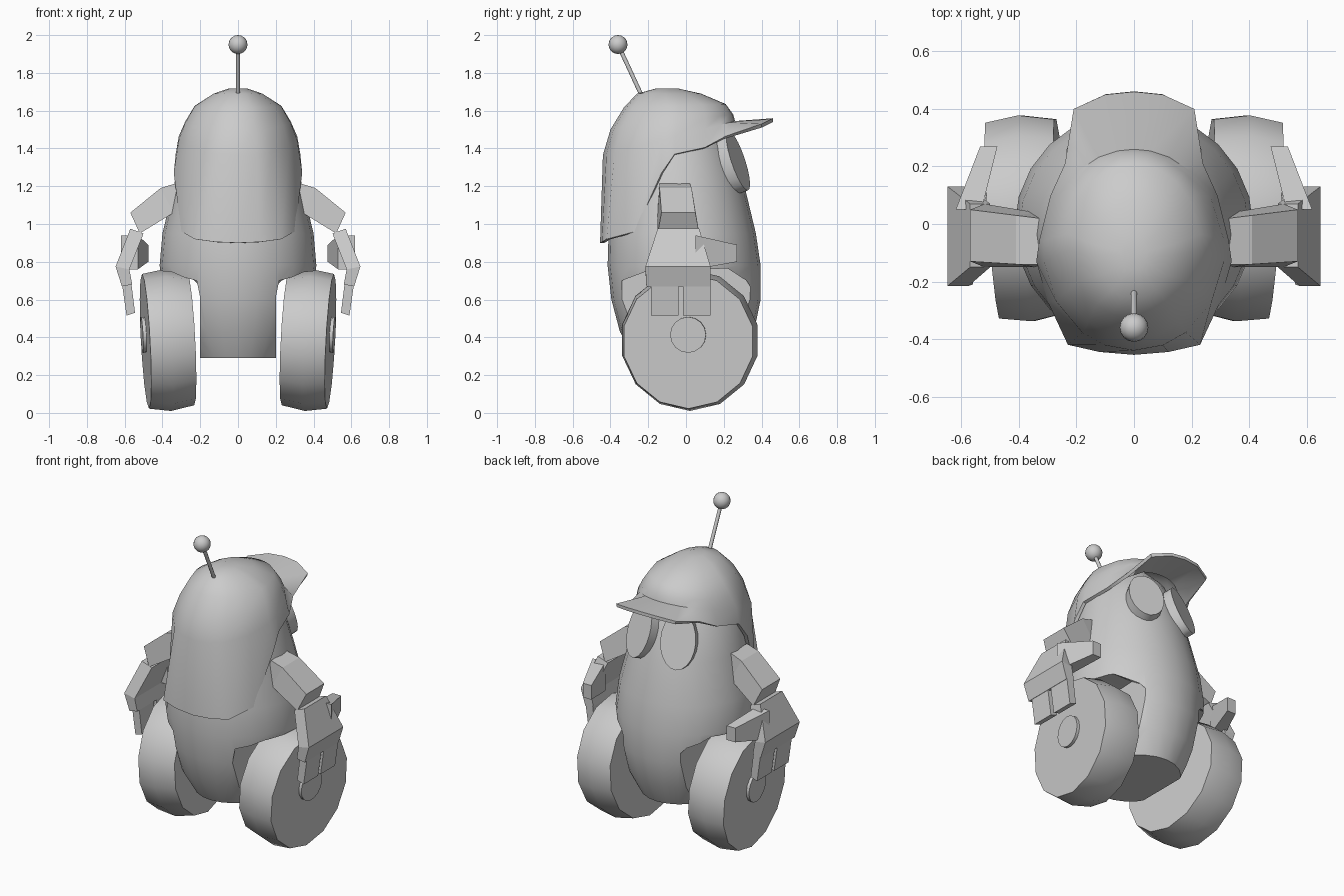
import bpy, bmesh, math
from mathutils import Matrix, Vector

if "Cube" in bpy.data.objects:
    bpy.data.objects.remove(bpy.data.objects["Cube"], do_unlink=True)

GREY = bpy.data.materials.new("light_grey")
GREY.use_nodes = True
GREY.diffuse_color = (0.6, 0.6, 0.6, 1)
GREY.node_tree.nodes["Principled BSDF"].inputs["Base Color"].default_value = (0.6, 0.6, 0.6, 1)


def shade(ob, angle):
    bpy.ops.object.select_all(action='DESELECT')
    ob.select_set(True)
    bpy.context.view_layer.objects.active = ob
    bpy.ops.object.shade_smooth_by_angle(angle=math.radians(angle))


def loft(name, rings, smooth=None, caps=(True, True), matrix=Matrix(), side=1):
    """Skin a list of equal-length closed rings; side=-1 mirrors across x."""
    bm = bmesh.new()
    flip = Matrix.Diagonal((side, 1, 1, 1))
    rows = [[bm.verts.new(flip @ matrix @ Vector(p)) for p in ring] for ring in rings]
    for a, b in zip(rows, rows[1:]):
        for i in range(len(a)):
            j = (i + 1) % len(a)
            bm.faces.new((a[i], a[j], b[j], b[i]))
    for row, wanted in zip((rows[0], rows[-1]), caps):
        if wanted:
            bm.faces.new(row)
    bmesh.ops.remove_doubles(bm, verts=bm.verts, dist=1e-5)
    bmesh.ops.recalc_face_normals(bm, faces=bm.faces)
    mesh = bpy.data.meshes.new(name)
    bm.to_mesh(mesh)
    bm.free()
    mesh.materials.append(GREY)
    ob = bpy.data.objects.new(name, mesh)
    bpy.context.collection.objects.link(ob)
    if smooth:
        shade(ob, smooth)
    return ob


def modify(ob, kind, **settings):
    mod = ob.modifiers.new(kind.lower(), kind)
    for key, value in settings.items():
        setattr(mod, key, value)
    bpy.context.view_layer.objects.active = ob
    bpy.ops.object.modifier_apply(modifier=mod.name)


def circle(n, rx, ry, start=0.0):
    return [(rx * math.sin(t), ry * math.cos(t))
            for t in (start + math.tau * i / n for i in range(n))]


def disc(name, steps, n, stretch, matrix, side, smooth):
    """Lathe along local x from (offset, radius) steps."""
    return loft(name, [[(x, a, b) for a, b in circle(n, r, r * stretch)] for x, r in steps],
                smooth, matrix=matrix, side=side)


# Egg-shaped body: height, half width, back y, front y
sections = [(.29, .25, -.27, .29), (.43, .33, -.35, .36), (.6, .39, -.395, .395),
            (.78, .415, -.415, .395), (.95, .40, -.41, .37), (1.2, .34, -.38, .31),
            (1.4, .30, -.35, .24), (1.55, .23, -.30, .16), (1.66, .10, -.20, .05)]
body = loft("body", [[(x, y + (b + f) / 2, z) for x, y in circle(24, rx, (f - b) / 2)]
                     for z, rx, b, f in sections])

# Wheel wells carved into the body
well = [(-.34, .15), (-.34, .70), (-.22, .745), (.22, .765),
        (.32, .70), (.385, .60), (.385, .42), (.33, .15)]
for side in (1, -1):
    cutter = loft("wheel_well_cutter", [[(x, y, z) for y, z in well] for x in (.2, .8)], side=side)
    cutter.hide_render = True
    modify(body, 'BOOLEAN', object=cutter, operation='DIFFERENCE', solver='EXACT')
    bpy.data.objects.remove(cutter, do_unlink=True)
shade(body, 35)

# Cap: dome rings blend into a rim with a visor at one end and a neck flap at the other
rim = [(0, .46, 1.56), (.10, .45, 1.555), (.21, .40, 1.53), (.24, .21, 1.465),
       (.29, .10, 1.405), (.33, -.06, 1.37), (.34, -.13, 1.27), (.30, -.27, .96),
       (.23, -.42, .92), (.12, -.445, .905), (0, -.455, .90)]
rim += [(-x, y, z) for x, y, z in rim[-2:0:-1]]
angles = [math.atan2(x, y + .09) for x, y, z in rim]


def dome_ring(rx, cy, ry, z, tilt):
    return [(rx * math.sin(t), cy + ry * math.cos(t), z + tilt * math.cos(t)) for t in angles]


band = dome_ring(.315, -.09, .35, 1.455, .09)
cap = loft("cap", [dome_ring(.05, -.10, .06, 1.717, 0), dome_ring(.13, -.09, .17, 1.69, 0),
                   dome_ring(.23, -.06, .27, 1.625, .01), dome_ring(.28, -.075, .325, 1.54, .04),
                   band, rim], caps=(True, False))
modify(cap, 'SOLIDIFY', thickness=.02, offset=-1)
shade(cap, 40)

# Antenna
rod_base, rod_tip = Vector((0, -.235, 1.68)), Vector((0, -.36, 1.95))
turn = (rod_tip - rod_base).to_track_quat('X', 'Z').to_matrix().to_4x4()
disc("antenna_rod", [(0, .011), ((rod_tip - rod_base).length, .011)], 8, 1,
     Matrix.Translation(rod_base) @ turn, 1, 50)
bpy.ops.mesh.primitive_uv_sphere_add(segments=16, ring_count=10, radius=.05, location=rod_tip)
ball = bpy.context.object
ball.name = "antenna_ball"
ball.data.materials.append(GREY)
shade(ball, 60)


def limb(name, steps, side):
    """Box limb from (outer x, z, inner x, z, y0, y1, taper) steps."""
    loft(name, [[(ox, y0 + t, oz), (ox, y1 - t, oz), (ix, y1, iz), (ix, y0, iz)]
                for ox, oz, ix, iz, y0, y1, t in steps], side=side)


for side, label in ((1, "left"), (-1, "right")):
    # Wheel with a crowned tread, leaning slightly inwards, and its hub
    lean = Matrix.Rotation(math.radians(-4), 4, 'Z') @ Matrix.Rotation(math.radians(3), 4, 'Y')
    place = Matrix.Translation((.375, .02, .385)) @ lean
    disc(label + "_wheel", [(-.125, .345), (0, .368), (.115, .35)], 14, 1.02, place, side, 40)
    disc(label + "_hub", [(.05, .095), (.135, .095)], 16, 1,
         Matrix.Translation((0, 0, .035)) @ place, side, 40)

    # Flat oval eye tilted upwards and outwards
    aim = Vector((.35, .9, .33)).to_track_quat('X', 'Z').to_matrix().to_4x4()
    disc(label + "_eye", [(-.08, .105), (.035, .105)], 20, 1.6,
         Matrix.Translation((.125, .245, 1.325)) @ aim, side, 40)

    # Upper arm, forearm, fingers
    limb(label + "_upper_arm", [(.33, 1.215, .28, 1.08, -.15, .03, .01),
                                (.41, 1.19, .34, 1.06, -.15, .04, .01),
                                (.57, 1.06, .52, .95, -.15, .07, .02)], side)
    limb(label + "_forearm", [(.57, .975, .50, .95, -.15, .07, 0),
                              (.648, .775, .575, .76, -.215, .13, 0),
                              (.615, .67, .56, .68, -.21, .13, 0)], side)
    for finger, y in (("front", -.185), ("back", -.015)):
        limb(label + "_" + finger + "_finger", [(.615, .69, .565, .69, y, y + .145, 0),
                                                (.59, .515, .545, .53, y, y + .145, 0)], side)
    # Thumb reaching away from the hand
    loft(label + "_thumb", [[(a, y, lo), (b, y, lo), (b, y, hi), (a, y, hi)] for a, b, y, lo, hi in
                            ((.53, .62, .05, .76, .94), (.475, .535, .27, .80, .89))], side=side)
